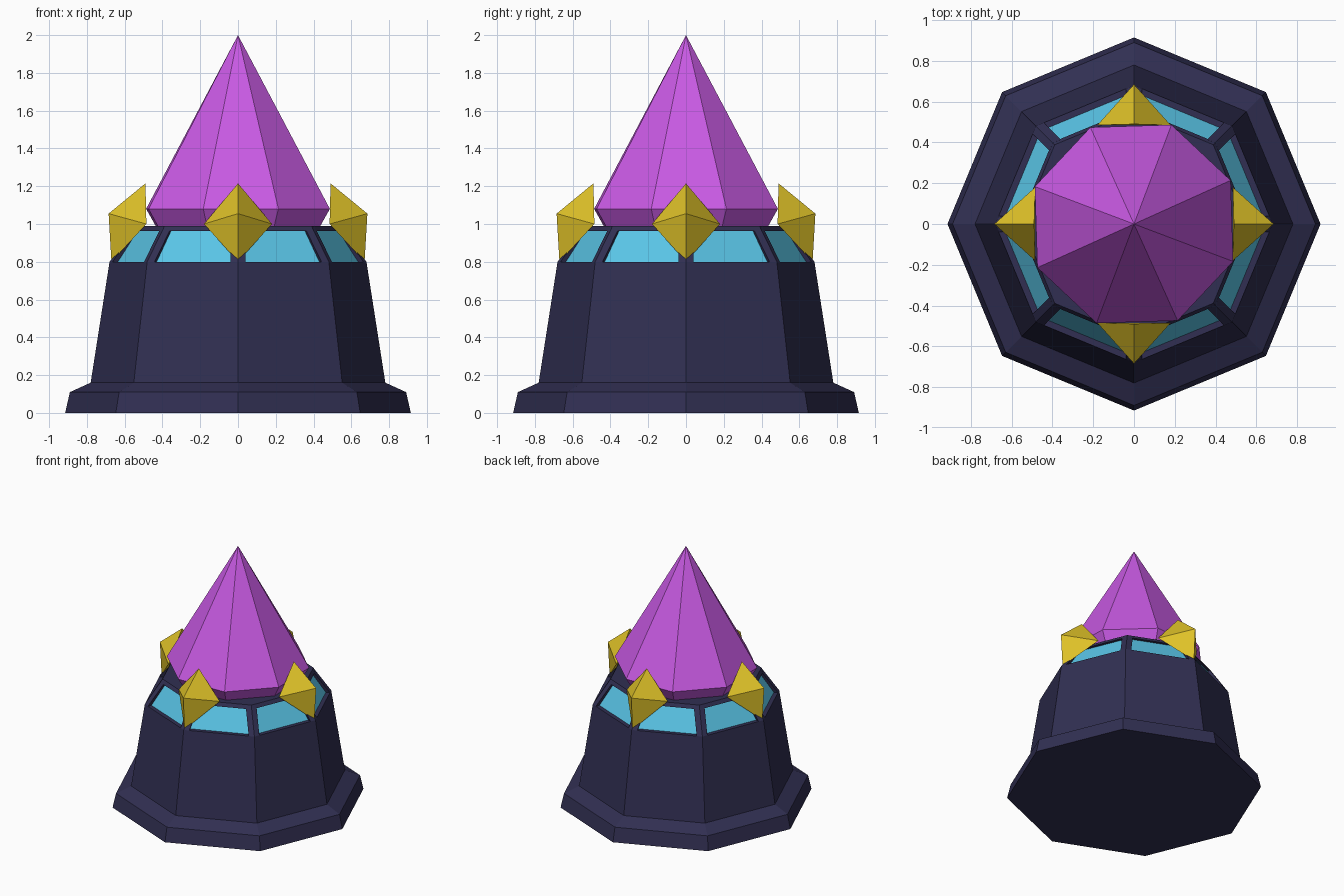
import bpy, bmesh, math
from mathutils import Vector

if "Cube" in bpy.data.objects:
    bpy.data.objects.remove(bpy.data.objects["Cube"])


def material(name, rgb):
    m = bpy.data.materials.new(name)
    lin = [c / 255 / 12.92 if c < 11 else ((c / 255 + 0.055) / 1.055) ** 2.4 for c in rgb]
    m.diffuse_color = (*lin, 1)
    m.use_nodes = True
    m.node_tree.nodes["Principled BSDF"].inputs["Base Color"].default_value = m.diffuse_color
    return m


navy = material("dark navy", (49, 47, 82))
cyan = material("sky blue", (90, 198, 232))
purple = material("violet", (201, 90, 228))
gold = material("gold", (222, 193, 40))


def finish(bm, name, mat):
    bmesh.ops.recalc_face_normals(bm, faces=bm.faces)
    me = bpy.data.meshes.new(name)
    bm.to_mesh(me)
    bm.free()
    me.materials.append(mat)
    ob = bpy.data.objects.new(name, me)
    bpy.context.collection.objects.link(ob)
    return ob


def polar(r, a, z):
    return Vector((r * math.cos(a), r * math.sin(a), z))


def lathe(name, profile, mat, turn=0.0, sides=8):
    """Faceted solid of revolution; a zero radius gives a point."""
    bm = bmesh.new()
    rings = []
    for r, z in profile:
        n = sides if r > 0 else 1
        rings.append([bm.verts.new(polar(r, math.radians(turn) + math.tau * i / sides, z))
                      for i in range(n)])
    for a, b in zip(rings, rings[1:]):
        for i in range(sides):
            j = (i + 1) % sides
            if len(b) == 1:
                bm.faces.new((a[i], a[j], b[0]))
            else:
                bm.faces.new((a[i], a[j], b[j], b[i]))
    for ring in (rings[0], rings[-1]):
        if len(ring) > 1:
            bm.faces.new(ring)
    return finish(bm, name, mat)


def hulls(name, groups, mat):
    """One object made of several convex pieces."""
    bm = bmesh.new()
    for pts in groups:
        vs = [bm.verts.new(p) for p in pts]
        bmesh.ops.convex_hull(bm, input=vs)
    return finish(bm, name, mat)


# Stepped pedestal
lathe("pedestal", [(0.915, 0), (0.89, 0.11), (0.78, 0.16), (0.68, 0.80)], navy)

# Recessed window band and the rim above it
lathe("window_band", [(0.647, 0.80), (0.54, 0.97)], cyan)
lathe("top_rim", [(0.567, 0.963), (0.55, 0.99)], navy)


# Bars on the eight corners of the window band
def bar(k):
    a, step = k * math.tau / 8, math.tau / 8
    pts = []
    for r, z in ((0.68, 0.80), (0.563, 0.97)):
        corner = polar(r, a, z)
        pts += [corner, polar(r - 0.1, a, z)]
        for s in (-1, 1):
            along = (polar(r, a + s * step, z) - corner).normalized()
            side = corner + along * 0.042
            pts += [side, side - polar(0.04, a + s * step / 2, 0)]
    return pts


hulls("window_bars", [bar(k) for k in range(8)], navy)

# Large faceted crystal, slightly turned
lathe("crystal", [(0.46, 0.98), (0.52, 1.08), (0, 2.0)], purple, turn=24.3)


# Four gold studs around the crystal: (outward, sideways, height)
def stud(k):
    a = k * math.tau / 4
    out, side = polar(1, a, 0), polar(1, a + math.tau / 4, 0)
    shape = [(0.49, 0, 1.215), (0.685, 0, 1.055), (0.67, 0, 0.80),
             (0.485, 0.18, 1.0), (0.485, -0.18, 1.0)]
    return [out * o + side * s + Vector((0, 0, z)) for o, s, z in shape]


hulls("gold_studs", [stud(k) for k in range(4)], gold)
